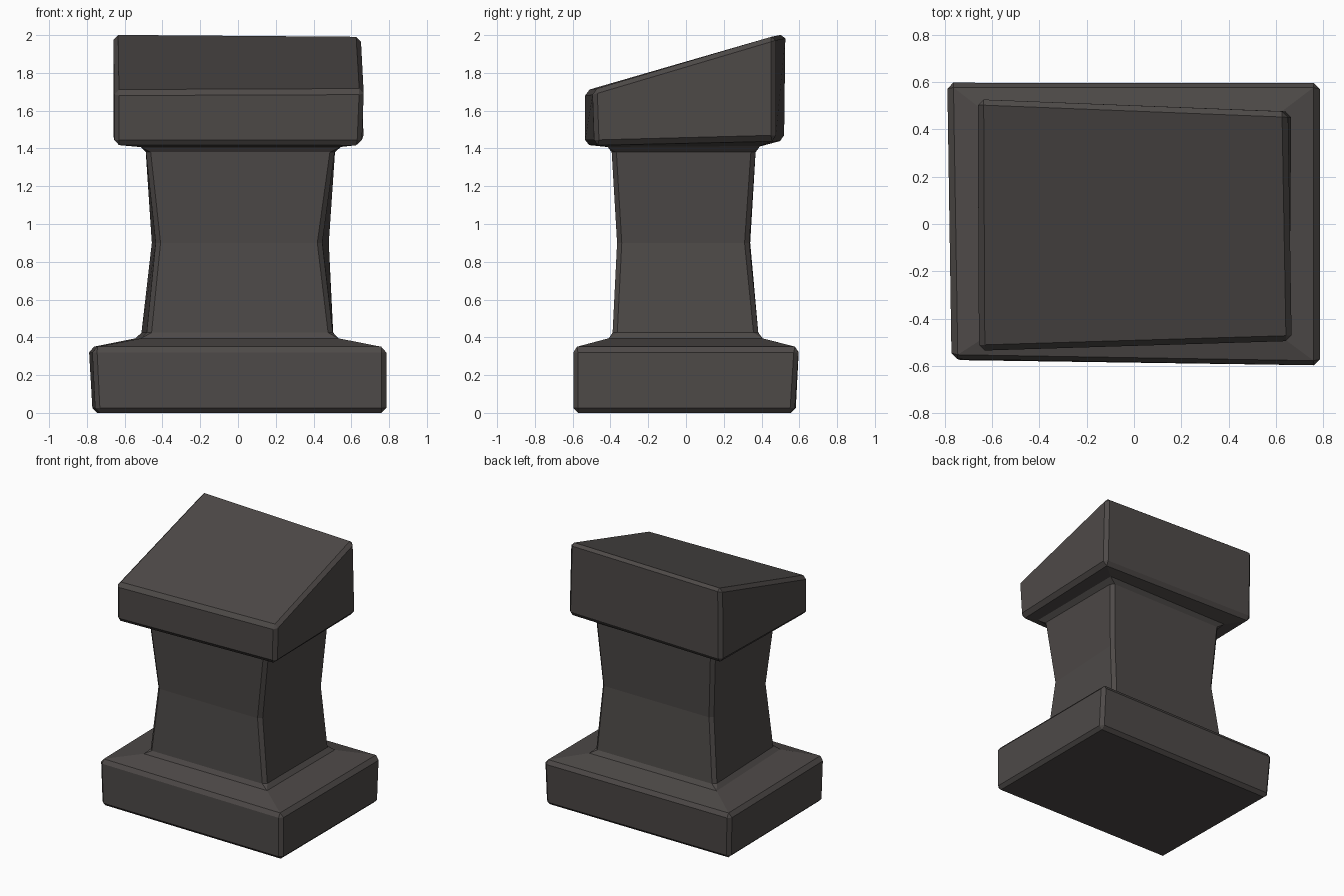
import bpy, bmesh

if "Cube" in bpy.data.objects:
    bpy.data.objects.remove(bpy.data.objects["Cube"])

stone = bpy.data.materials.new("dark stone")
stone.diffuse_color = (0.075, 0.067, 0.064, 1)
stone.use_nodes = True
stone.node_tree.nodes["Principled BSDF"].inputs["Base Color"].default_value = stone.diffuse_color


def loft(name, rings, bevel):
    """Skin four-cornered rings from bottom to top, cap the ends, chamfer sharp edges."""
    bm = bmesh.new()
    loops = [[bm.verts.new(p) for p in ring] for ring in rings]
    bm.faces.new(loops[0][::-1])
    bm.faces.new(loops[-1])
    for a, b in zip(loops, loops[1:]):
        for i in range(4):
            j = (i + 1) % 4
            bm.faces.new((a[i], a[j], b[j], b[i]))
    bmesh.ops.recalc_face_normals(bm, faces=bm.faces)
    me = bpy.data.meshes.new(name)
    bm.to_mesh(me)
    bm.free()
    me.materials.append(stone)
    ob = bpy.data.objects.new(name, me)
    bpy.context.collection.objects.link(ob)
    m = ob.modifiers.new("chamfer", 'BEVEL')
    m.width = bevel
    m.segments = 1
    m.limit_method = 'ANGLE'
    m.angle_limit = 0.5
    return ob


# Corner order in each ring: front left, front right, back right, back left
rings = [
    # plinth
    [(-.755, -.575, 0), (.785, -.597, 0), (.785, .575, 0), (-.77, .58, 0)],
    [(-.772, -.57, .345), (.785, -.597, .345), (.785, .597, .345), (-.79, .598, .345)],
    # waisted shaft
    [(-.485, -.385, .40), (.505, -.39, .40), (.505, .385, .40), (-.515, .385, .40)],
    [(-.435, -.36, .90), (.445, -.365, .90), (.482, .335, .90), (-.457, .34, .90)],
    [(-.49, -.39, 1.405), (.515, -.395, 1.405), (.515, .37, 1.405), (-.49, .37, 1.405)],
    # slanted head
    [(-.655, -.535, 1.42), (.655, -.485, 1.42), (.665, .475, 1.445), (-.66, .52, 1.445)],
    [(-.655, -.535, 1.705), (.667, -.495, 1.71), (.65, .475, 1.998), (-.66, .527, 2.008)],
]
loft("pedestal", rings, 0.025)
